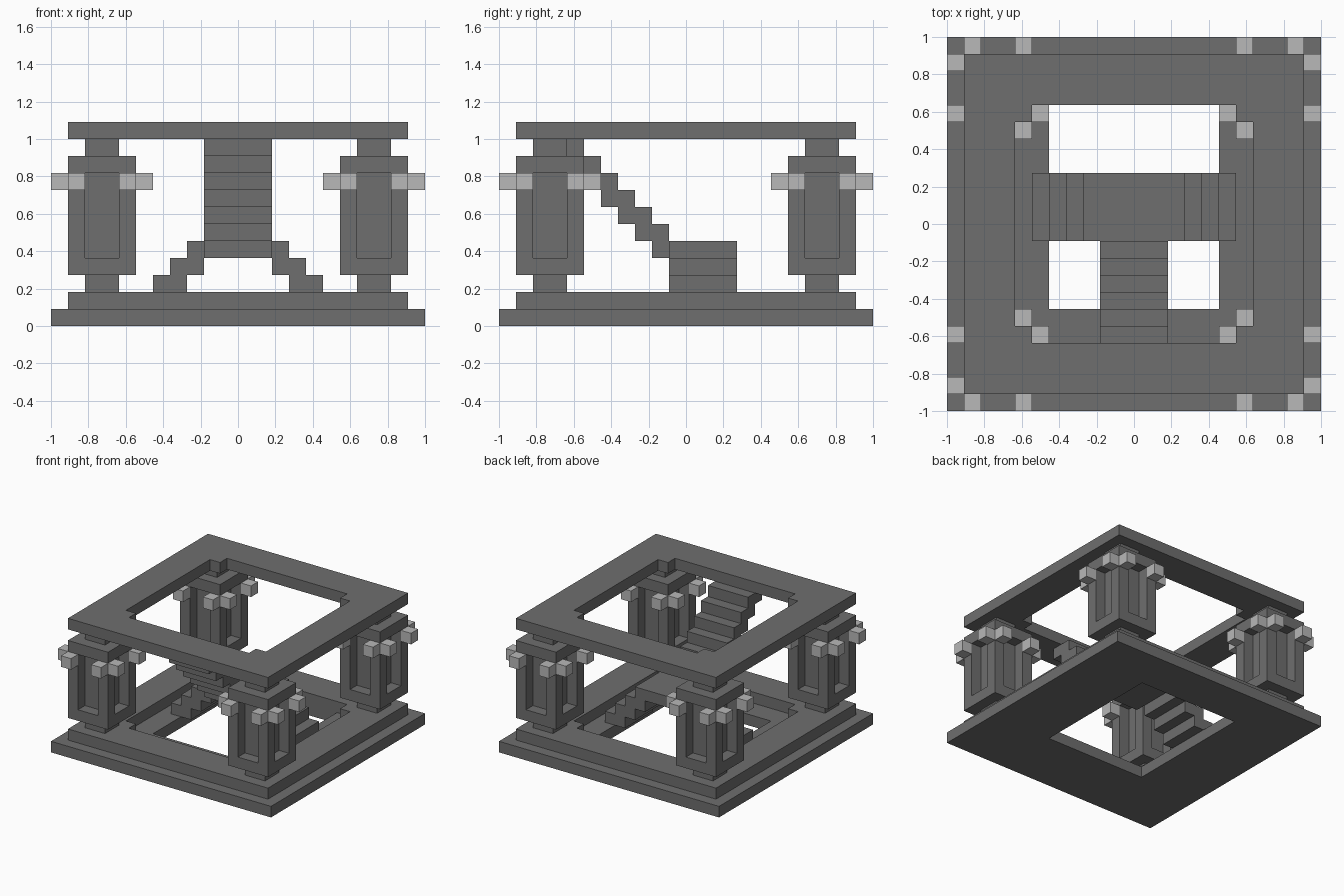
import bpy, bmesh
from mathutils import Vector

U = 1 / 11  # one block of the grid

cube = bpy.data.objects.get("Cube")
if cube:
    bpy.data.objects.remove(cube, do_unlink=True)


def make_material(name, value):
    mat = bpy.data.materials.new(name)
    mat.use_nodes = True
    color = (value, value, value, 1)
    mat.diffuse_color = color
    mat.node_tree.nodes["Principled BSDF"].inputs["Base Color"].default_value = color
    return mat


STONE = make_material("dark grey stone", 0.156)
LAMP = make_material("pale grey lamp", 0.48)


def finish(name, bm, mat):
    bmesh.ops.recalc_face_normals(bm, faces=bm.faces)
    bmesh.ops.scale(bm, vec=(U, U, U), verts=bm.verts)
    mesh = bpy.data.meshes.new(name)
    bm.to_mesh(mesh)
    bm.free()
    mesh.materials.append(mat)
    obj = bpy.data.objects.new(name, mesh)
    bpy.context.collection.objects.link(obj)
    return obj


def boxes(name, spans, mat=STONE):
    """One object from blocks given as (x0, x1, y0, y1, z0, z1)."""
    bm = bmesh.new()
    for x0, x1, y0, y1, z0, z1 in spans:
        verts = bmesh.ops.create_cube(bm, size=1)["verts"]
        bmesh.ops.scale(bm, vec=(x1 - x0, y1 - y0, z1 - z0), verts=verts)
        bmesh.ops.translate(bm, vec=((x0 + x1) / 2, (y0 + y1) / 2, (z0 + z1) / 2), verts=verts)
    return finish(name, bm, mat)


def frame(name, outer, hole, z):
    """Slab one block thick with an opening."""
    bm = bmesh.new()
    edges = []
    for loop in (outer, hole):
        verts = [bm.verts.new((x, y, z)) for x, y in loop]
        edges += [bm.edges.new((verts[i - 1], verts[i])) for i in range(len(verts))]
    bmesh.ops.triangle_fill(bm, edges=edges, use_beauty=True, normal=Vector((0, 0, 1)))
    new = bmesh.ops.extrude_face_region(bm, geom=bm.faces[:])["geom"]
    top = [g for g in new if isinstance(g, bmesh.types.BMVert)]
    bmesh.ops.translate(bm, vec=(0, 0, 1), verts=top)
    return finish(name, bm, STONE)


def rect(x0, x1, y0, y1):
    return [(x0, y0), (x1, y0), (x1, y1), (x0, y1)]


# Base and the two matching frames with stepped inner corners
notched = []
for sx, sy in ((1, 1), (-1, 1), (-1, -1), (1, -1)):
    corner = [(7 * sx, 6 * sy), (6 * sx, 6 * sy), (6 * sx, 7 * sy)]
    notched += corner if sx * sy > 0 else corner[::-1]

frame("base_slab", rect(-11, 11, -11, 11), rect(-5, 5, -5, 7), 0)
frame("lower_frame", rect(-10, 10, -10, 10), notched, 1)
frame("roof_frame", rect(-10, 10, -10, 10), notched, 11)


# Corner pillars with recessed panels, and eight lamps around each
def block(cx, cy, x0, x1, y0, y1, z0, z1):
    return (cx + x0, cx + x1, cy + y0, cy + y1, z0, z1)


def pillar(name, cx, cy):
    parts = [block(cx, cy, -1, 1, -1, 1, 2, 3),
             block(cx, cy, -2, 2, -2, 2, 3, 4),
             block(cx, cy, -1, 1, -1, 1, 4, 9),
             block(cx, cy, -2, 2, -2, 2, 9, 10),
             block(cx, cy, -1, 1, -1, 1, 10, 11)]
    lamps = []
    for i in (-2, 1):
        for j in (-2, 1):
            parts.append(block(cx, cy, i, i + 1, j, j + 1, 4, 9))
        for side in (-3, 2):
            lamps.append(block(cx, cy, i, i + 1, side, side + 1, 8, 9))
            lamps.append(block(cx, cy, side, side + 1, i, i + 1, 8, 9))
    boxes(name + "_pillar", parts)
    boxes(name + "_lamps", lamps, LAMP)


for depth, cy in (("front", -8), ("back", 8)):
    for side, cx in (("right", -8), ("left", 8)):
        pillar(depth + "_" + side, cx, cy)

# Landing with a short stair on either side
boxes("landing", [(-3, 3, -1, 3, 4, 5)])
boxes("left_stair", [(5 - z, 7 - z, -1, 3, z, z + 1) for z in (1, 2, 3)])
boxes("right_stair", [(z - 7, z - 5, -1, 3, z, z + 1) for z in (1, 2, 3)])

# Front stair climbing from the landing to the roof
boxes("front_stair", [(-2, 2, -2, -1, 4, 5)]
      + [(-2, 2, 2 - z, 4 - z, z, z + 1) for z in range(5, 11)])
